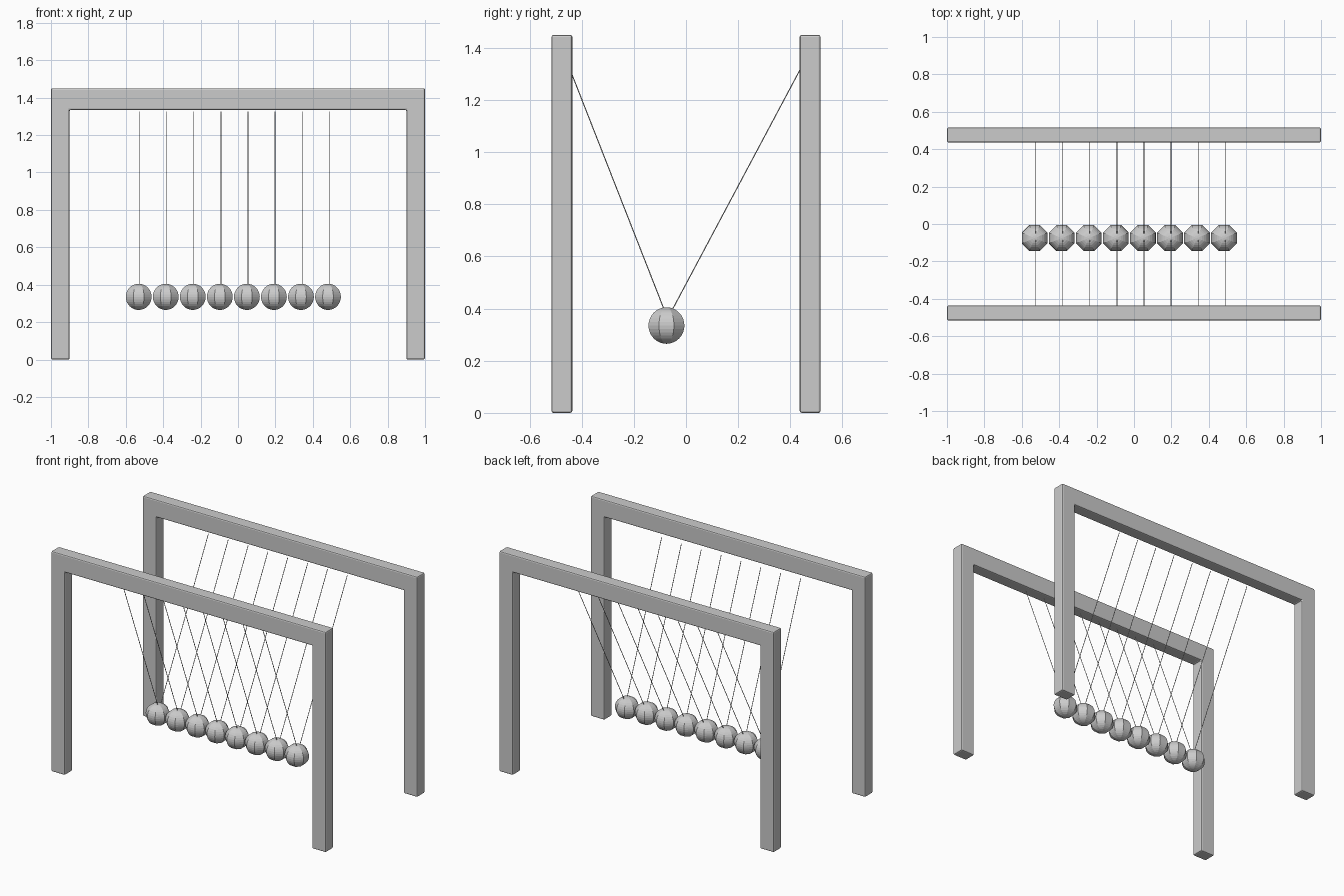
import bpy, bmesh, math
from mathutils import Vector, Matrix

if "Cube" in bpy.data.objects:
    bpy.data.objects.remove(bpy.data.objects["Cube"])

COUNT, X0, STEP = 8, -0.531, 0.1446
BALL_Y, BALL_Z, BALL_R = -0.075, 0.335, 0.07


def finish(bm, name):
    bmesh.ops.recalc_face_normals(bm, faces=bm.faces)
    mesh = bpy.data.meshes.new(name)
    bm.to_mesh(mesh)
    bm.free()
    obj = bpy.data.objects.new(name, mesh)
    bpy.context.collection.objects.link(obj)
    return obj


# U-shaped frame: side profile extruded through its depth, edges softened
def frame(name, y, depth=0.08):
    profile = [(-1, 0), (-0.9, 0), (-0.9, 1.335), (0.9, 1.335),
               (0.9, 0), (1, 0), (1, 1.45), (-1, 1.45)]
    bm = bmesh.new()
    face = bm.faces.new([bm.verts.new((x, y - depth / 2, z)) for x, z in profile])
    ext = bmesh.ops.extrude_face_region(bm, geom=[face])
    verts = [v for v in ext["geom"] if isinstance(v, bmesh.types.BMVert)]
    bmesh.ops.translate(bm, verts=verts, vec=(0, depth, 0))
    obj = finish(bm, name)
    bevel = obj.modifiers.new("soft_edges", "BEVEL")
    bevel.width, bevel.segments = 0.008, 2


# Faceted hanging ball
def ball(name, x):
    bm = bmesh.new()
    bmesh.ops.create_uvsphere(bm, u_segments=8, v_segments=16, radius=BALL_R)
    bmesh.ops.rotate(bm, verts=bm.verts, matrix=Matrix.Rotation(math.pi / 8, 3, "Z"))
    s = 1 / math.cos(math.pi / 8) * 0.985
    bmesh.ops.scale(bm, verts=bm.verts, vec=(s, s, 1))
    bmesh.ops.translate(bm, verts=bm.verts, vec=(x, BALL_Y, BALL_Z))
    finish(bm, name)


# Thin string between two points
def string(name, a, b, radius=0.002):
    a, b = Vector(a), Vector(b)
    d = b - a
    bm = bmesh.new()
    bmesh.ops.create_cone(bm, cap_ends=True, segments=6, radius1=radius,
                          radius2=radius, depth=d.length)
    turn = d.to_track_quat("Z", "Y").to_matrix().to_4x4()
    bm.transform(Matrix.Translation((a + b) / 2) @ turn)
    finish(bm, name)


frame("front_frame", -0.476)
frame("back_frame", 0.476)

for i in range(COUNT):
    x = X0 + i * STEP
    ball(f"ball_{i + 1}", x)
    xs = x + 0.006
    string(f"front_string_{i + 1}", (xs, -0.442, 1.31), (xs, -0.07, 0.361))
    string(f"back_string_{i + 1}", (xs, 0.442, 1.325), (xs, -0.07, 0.363))
